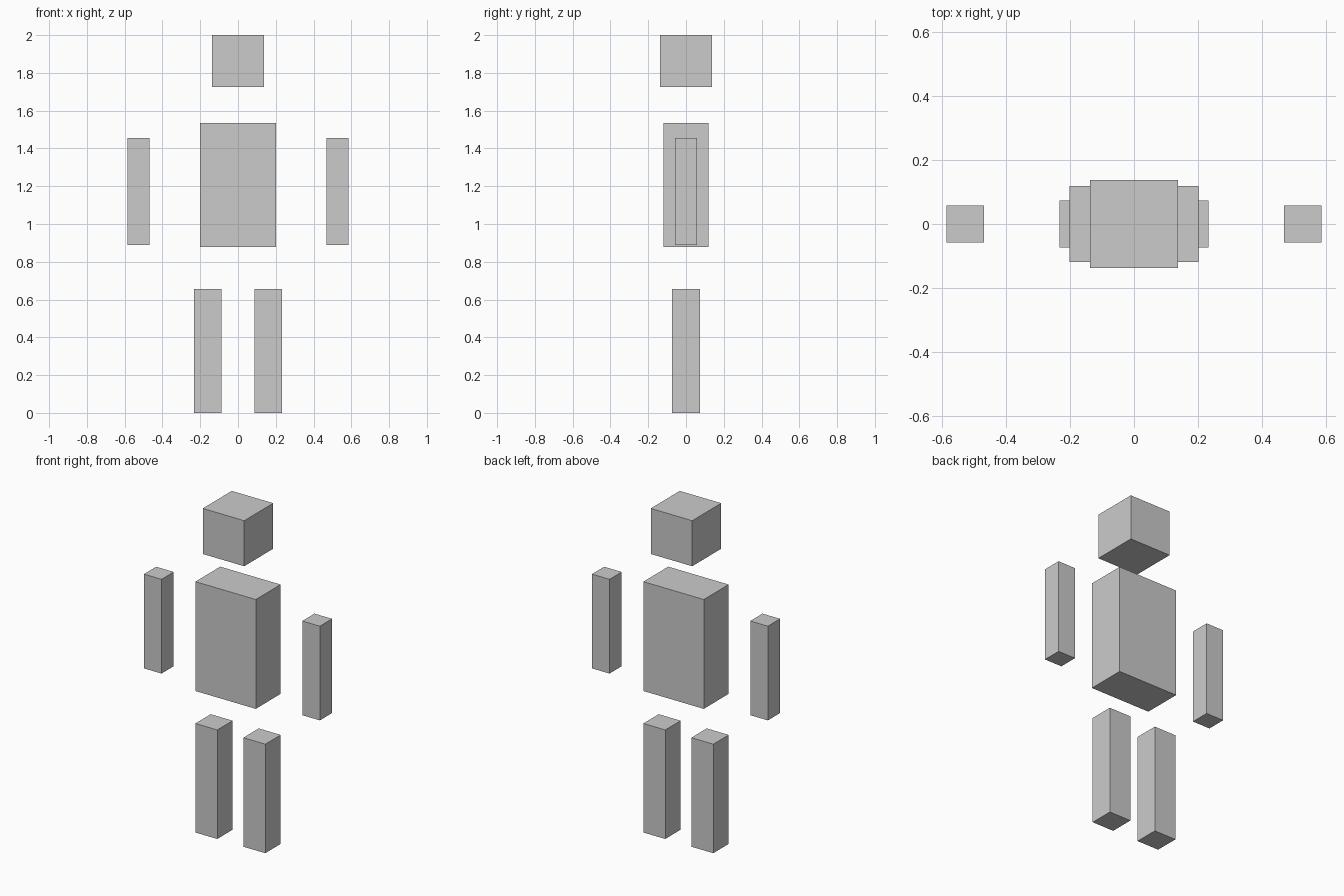
import bpy

if "Cube" in bpy.data.objects:
    bpy.data.objects.remove(bpy.data.objects["Cube"])


def box(name, center, size):
    """Axis-aligned block with given centre and full dimensions."""
    bpy.ops.mesh.primitive_cube_add(size=1, location=center)
    obj = bpy.context.object
    obj.name = name
    obj.scale = size
    bpy.ops.object.transform_apply(location=False, rotation=False, scale=True)
    return obj


# Head and torso
box("head", (0, 0, 1.863), (0.276, 0.276, 0.274))
box("torso", (0, 0, 1.206), (0.402, 0.236, 0.658))

# Paired limbs
for side, sx in (("left", 1), ("right", -1)):
    box(f"{side}_arm", (sx * 0.527, 0, 1.171), (0.117, 0.116, 0.567))
    box(f"{side}_leg", (sx * 0.160, 0, 0.328), (0.146, 0.146, 0.656))
